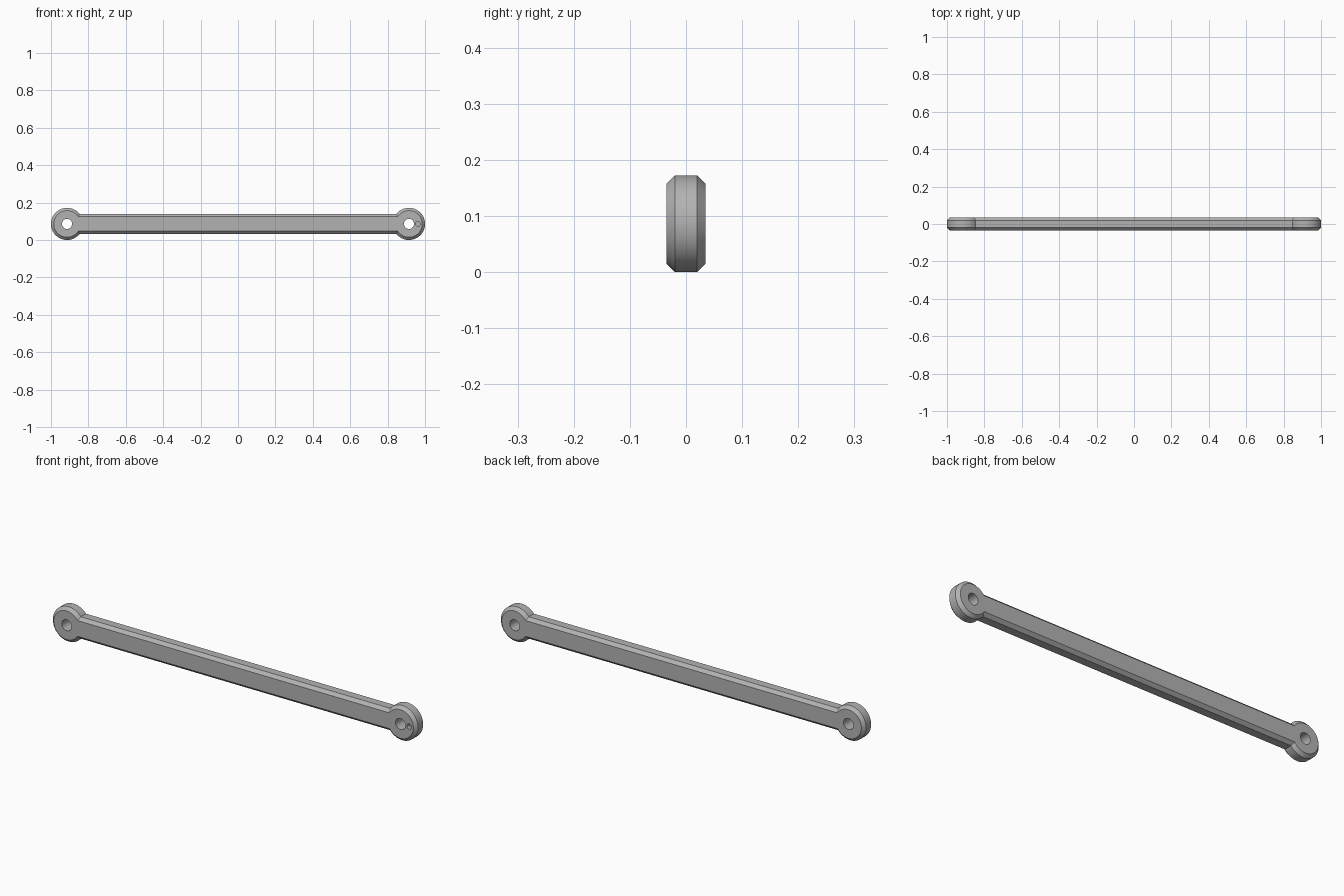
import bpy, bmesh, math

cube = bpy.data.objects.get("Cube")
if cube:
    bpy.data.objects.remove(cube)

R, BAR, HALF, CHAMFER = 0.086, 0.054, 0.035, 0.015
EYE_X, MID_Z = 1 - R, R
STEPS = 64

grey = bpy.data.materials.new("steel grey")
grey.use_nodes = True
colour = (0.45, 0.45, 0.45, 1)
grey.diffuse_color = colour
grey.node_tree.nodes["Principled BSDF"].inputs["Base Color"].default_value = colour


def outline(inset):
    """Two round eyes joined by a straight bar, drawn in x and z."""
    r, h = R - inset, BAR - inset
    neck = math.pi - math.asin(h / r)
    arc = [-neck + 2 * neck * i / STEPS for i in range(STEPS + 1)]
    right = [(EYE_X + r * math.cos(a), MID_Z + r * math.sin(a)) for a in arc]
    left = [(-x, 2 * MID_Z - z) for x, z in right]
    return right + left


def drill(name, x, radius, y0, y1):
    bpy.ops.mesh.primitive_cylinder_add(vertices=48, radius=radius, depth=y1 - y0,
                                        location=(x, (y0 + y1) / 2, MID_Z),
                                        rotation=(math.pi / 2, 0, 0))
    tool = bpy.context.object
    tool.name = name
    return tool


# Chamfered link body
bm = bmesh.new()
sections = [(-HALF, CHAMFER), (CHAMFER - HALF, 0), (HALF - CHAMFER, 0), (HALF, CHAMFER)]
rings = [[bm.verts.new((x, y, z)) for x, z in outline(inset)] for y, inset in sections]
for a, b in zip(rings, rings[1:]):
    for i in range(len(a)):
        j = (i + 1) % len(a)
        bm.faces.new((a[i], a[j], b[j], b[i]))
bm.faces.new(rings[0])
bm.faces.new(rings[-1])
bmesh.ops.recalc_face_normals(bm, faces=bm.faces)
mesh = bpy.data.meshes.new("link_arm")
bm.to_mesh(mesh)
bm.free()
mesh.materials.append(grey)
link = bpy.data.objects.new("link_arm", mesh)
bpy.context.collection.objects.link(link)

# Pin bores through both eyes and a small blind mark on the front left eye
tools = [drill("bore_left", EYE_X, 0.027, -0.1, 0.1),
         drill("bore_right", -EYE_X, 0.027, -0.1, 0.1),
         drill("blind_mark", 0.962, 0.013, -0.1, -0.015)]
bpy.ops.object.select_all(action='DESELECT')
link.select_set(True)
bpy.context.view_layer.objects.active = link
for tool in tools:
    tool.data.materials.append(grey)
    cut = link.modifiers.new(tool.name, 'BOOLEAN')
    cut.operation, cut.solver, cut.object = 'DIFFERENCE', 'EXACT', tool
    bpy.ops.object.modifier_apply(modifier=cut.name)
for tool in tools:
    bpy.data.objects.remove(tool)

bpy.ops.object.shade_smooth_by_angle(angle=math.radians(30))
